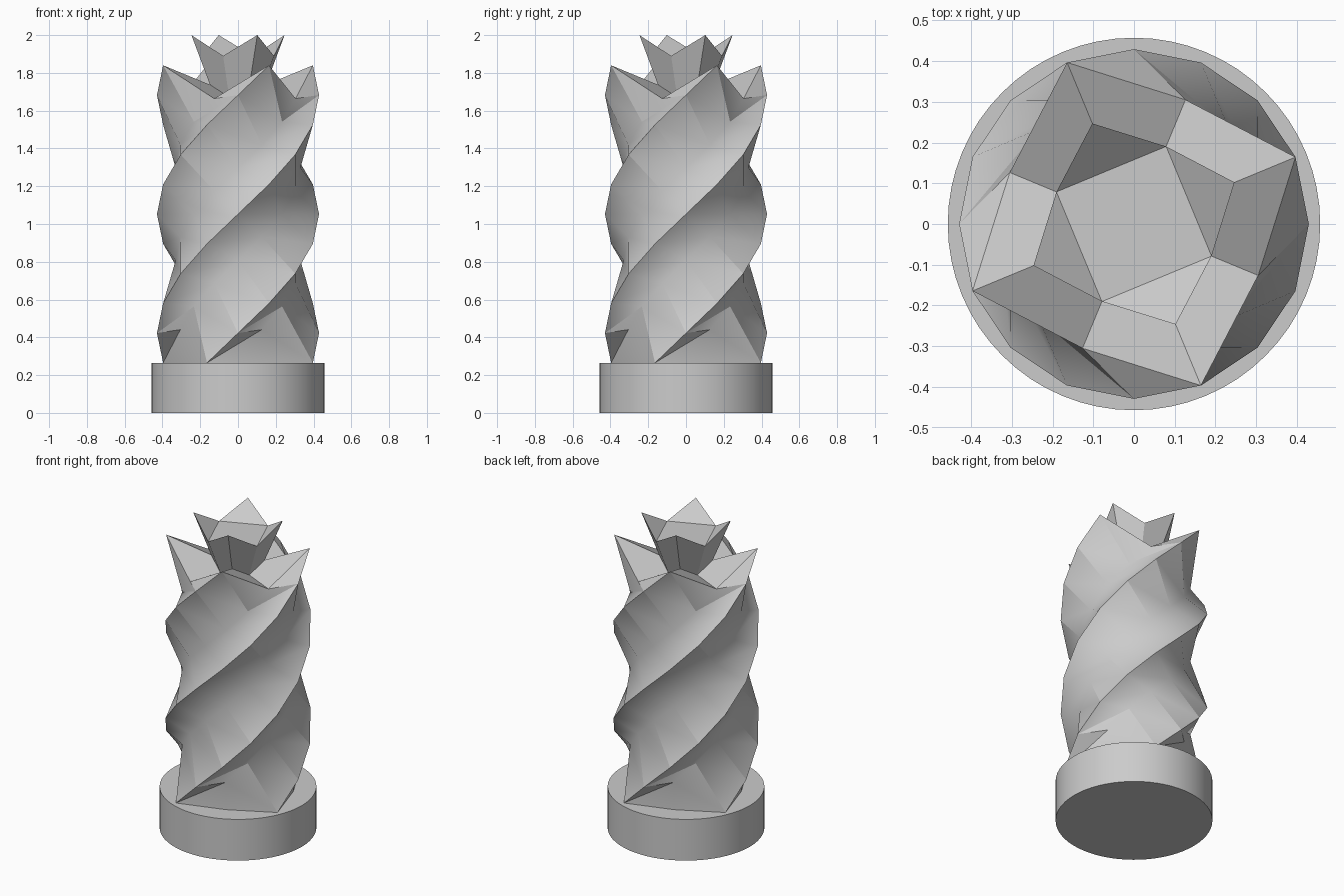
import bpy
import bmesh
from math import cos, sin, radians

cube = bpy.data.objects.get("Cube")
if cube:
    bpy.data.objects.remove(cube, do_unlink=True)

grey = bpy.data.materials.new("plain_grey")
grey.use_nodes = True
COLOUR = (0.6, 0.6, 0.6, 1)
grey.diffuse_color = COLOUR
grey.node_tree.nodes["Principled BSDF"].inputs["Base Color"].default_value = COLOUR

BASE_TOP, BODY_TOP = 0.265, 1.84
STEPS, TURN, START = 10, 22.5, 67.5
TIP_R, VALLEY_R, VALLEY_DROP = 0.429, 0.33, 0.176


def finish(name, bm):
    """Turn a bmesh into a shaded, coloured object."""
    bmesh.ops.recalc_face_normals(bm, faces=bm.faces)
    mesh = bpy.data.meshes.new(name)
    bm.to_mesh(mesh)
    bm.free()
    mesh.materials.append(grey)
    obj = bpy.data.objects.new(name, mesh)
    bpy.context.collection.objects.link(obj)
    bpy.ops.object.select_all(action='DESELECT')
    obj.select_set(True)
    bpy.context.view_layer.objects.active = obj
    bpy.ops.object.shade_smooth_by_angle(angle=radians(30))
    return obj


def star(bm, tip_r, valley_r, tip_z, valley_z, turn):
    """Four-pointed star ring: tips at even places, valleys at odd."""
    ring = []
    for i in range(8):
        r, z = (valley_r, valley_z) if i % 2 else (tip_r, tip_z)
        a = radians(turn + 45 * i)
        ring.append(bm.verts.new((r * cos(a), r * sin(a), z)))
    return ring


def bridge(bm, low, high, twisted=False):
    for i in range(8):
        j = (i + 1) % 8
        if not twisted:
            bm.faces.new((low[i], low[j], high[j], high[i]))
        else:
            # split each panel along its shorter diagonal
            a, b, c, d = low[i], low[j], high[j], high[i]
            if i % 2 == 0:
                bm.faces.new((a, b, d))
                bm.faces.new((b, c, d))
            else:
                bm.faces.new((a, b, d))
                bm.faces.new((b, c, d))


# Round base
bm = bmesh.new()
bmesh.ops.create_cone(bm, cap_ends=True, segments=64, radius1=0.457,
                      radius2=0.457, depth=BASE_TOP)
bmesh.ops.translate(bm, verts=bm.verts, vec=(0, 0, BASE_TOP / 2))
finish("round_base", bm)

# Twisted body: the valleys span a shorter height than the ridges
bm = bmesh.new()
rings = []
for k in range(STEPS + 1):
    t = k / STEPS
    tip_z = BASE_TOP + (BODY_TOP - BASE_TOP) * t
    valley_z = BASE_TOP + VALLEY_DROP + (BODY_TOP - BASE_TOP - 2 * VALLEY_DROP) * t
    rings.append(star(bm, TIP_R, VALLEY_R, tip_z, valley_z, START + TURN * k))
for low, high in zip(rings, rings[1:]):
    bridge(bm, low, high, twisted=True)

# Skirt filling the gaps under the lowest valleys
foot = []
for i, v in enumerate(rings[0]):
    foot.append(bm.verts.new((v.co.x, v.co.y, BASE_TOP)) if i % 2 else v)
for i in range(1, 8, 2):
    bm.faces.new((foot[i - 1], foot[i], rings[0][i]))
    bm.faces.new((foot[i], foot[(i + 1) % 8], rings[0][i]))
bm.faces.new(foot[::-1])

# Sunken floor inside the rim
TOP_TURN = START + TURN * STEPS
SOCKET = (0.16, 0.123, 1.737, 1.672, TOP_TURN)
bridge(bm, rings[-1], star(bm, *SOCKET))
finish("twisted_body", bm)

# Flared four-pointed crown with folded-in tips
bm = bmesh.new()
root = star(bm, *SOCKET)
rim = star(bm, 0.267, 0.206, 2.0, 1.89, TOP_TURN)
bridge(bm, root, rim)
for i in range(0, 8, 2):
    bm.faces.new((rim[i - 1], rim[i], rim[i + 1]))
bm.faces.new(rim[1::2])
finish("crown", bm)
